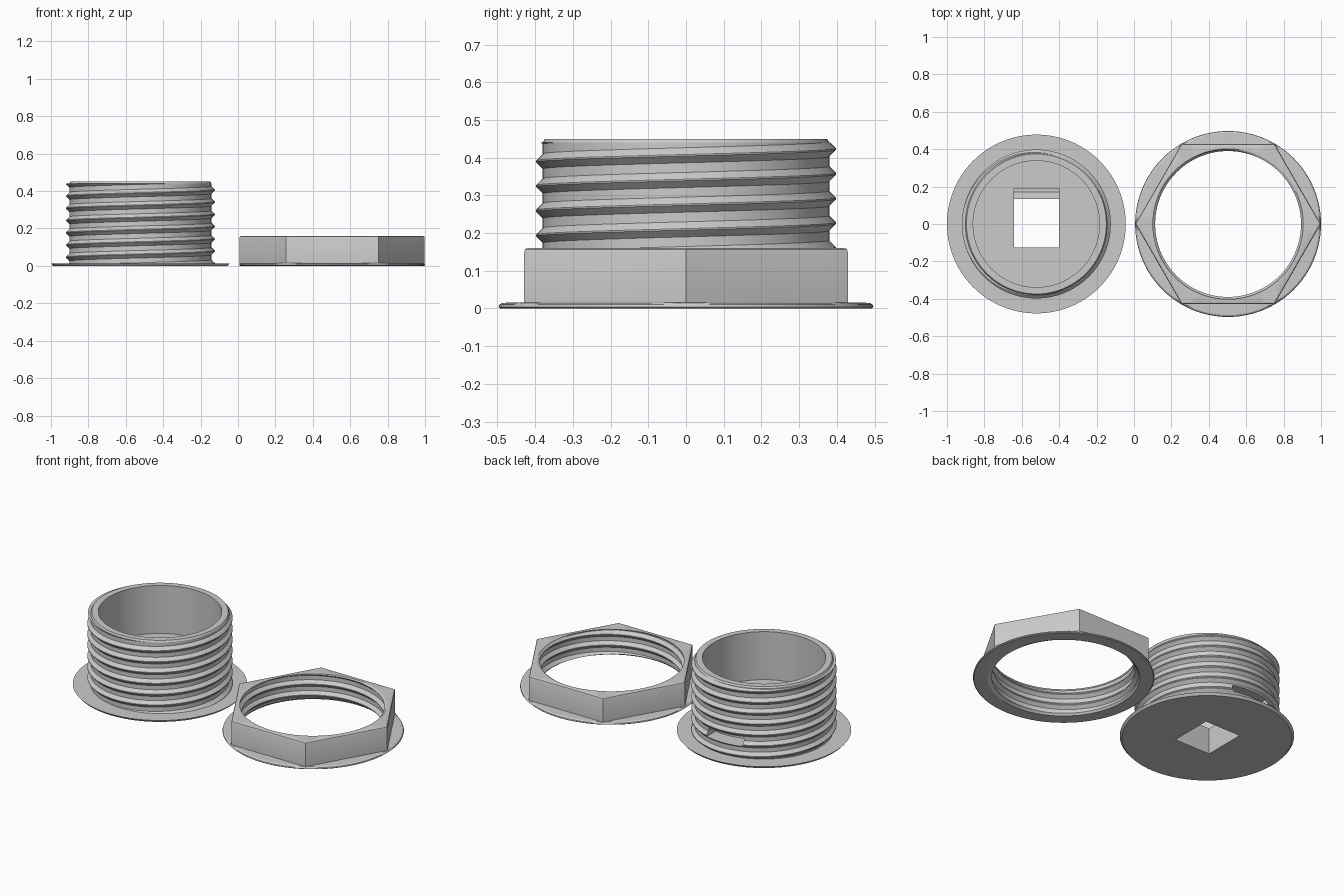
import bpy, bmesh, math

if "Cube" in bpy.data.objects:
    bpy.data.objects.remove(bpy.data.objects["Cube"])

N = 96            # columns around each part
PITCH = 0.0655
DEPTH = 0.018     # thread height
FLAT = 0.002      # half width of the thread crest

gray = bpy.data.materials.new("plain gray")
gray.diffuse_color = (0.6, 0.6, 0.6, 1)
gray.use_nodes = True
gray.node_tree.nodes["Principled BSDF"].inputs["Base Color"].default_value = gray.diffuse_color


def thread(ang, root, sign, z0, z1):
    """One column of a helical thread, from z0 up to z1, as (radius, z)."""
    base = 0.39 + (ang + math.pi / 2) / (2 * math.pi) * PITCH

    def radius(z):
        d = abs((z - base + PITCH / 2) % PITCH - PITCH / 2)
        return root + sign * DEPTH * max(0, min(1, 1 - (d - FLAT) / DEPTH))

    pts = []
    for k in range(-9, 4):
        for dz in (-FLAT - DEPTH, -FLAT, FLAT, FLAT + DEPTH):
            z = min(z1, max(z0, base + k * PITCH + dz))
            pts.append((radius(z), z))
    return pts


def turned(name, centre_x, column):
    """Sweep an angle-dependent closed profile around the z axis."""
    bm = bmesh.new()
    cols = []
    for i in range(N + 1):
        a = 2 * math.pi * i / N
        cols.append([bm.verts.new((r * math.cos(a), r * math.sin(a), z))
                     for r, z in column(a)])
    for a, b in zip(cols, cols[1:]):
        for j in range(len(a)):
            k = (j + 1) % len(a)
            bm.faces.new((a[j], b[j], b[k], a[k]))
    bmesh.ops.remove_doubles(bm, verts=bm.verts, dist=1e-5)
    bmesh.ops.recalc_face_normals(bm, faces=bm.faces)
    return add(name, bm, centre_x)


def add(name, bm, x):
    mesh = bpy.data.meshes.new(name)
    bm.to_mesh(mesh)
    bm.free()
    mesh.materials.append(gray)
    ob = bpy.data.objects.new(name, mesh)
    ob.location.x = x
    bpy.context.collection.objects.link(ob)
    return ob


def select(ob):
    bpy.ops.object.select_all(action='DESELECT')
    ob.select_set(True)
    bpy.context.view_layer.objects.active = ob


# Threaded cup with a flange and a thick floor
def bolt_column(a):
    return ([(0, 0), (0.466, 0), (0.478, 0.014), (0.38, 0.014)]
            + thread(a, 0.38, 1, 0.014, 0.44)
            + [(0.38, 0.44), (0.374, 0.45), (0.338, 0.45), (0.338, 0.16), (0, 0.16)])


# Hexagonal nut with a round washer foot and an inner thread
def nut_column(a):
    flat = (a % (math.pi / 3)) - math.pi / 6
    h = 0.429 / math.cos(flat)
    outer = [(0.418, 0), (0.492, 0), (0.497, 0.004), (0.495, 0.010),
             (max(0.487, h), 0.015), (h, 0.016), (h, 0.150),
             (h - 0.003, 0.157), (h - 0.010, 0.160), (0.402, 0.160)]
    return outer + thread(a, 0.408, -1, 0.012, 0.154)[::-1]


bolt = turned("threaded_cup", -0.522, bolt_column)
nut = turned("hex_nut", 0.503, nut_column)

# Square floor opening that branches into a slot through the back wall
profile = [(-0.125, -0.1), (0.135, -0.1), (0.135, 0.13), (0.17, 0.085), (0.5, 0.085),
           (0.5, 0.13), (0.19, 0.13), (0.19, 0.3), (-0.125, 0.3)]
bm = bmesh.new()
face = bm.faces.new([bm.verts.new((-0.12, y, z)) for y, z in profile])
ext = bmesh.ops.extrude_face_region(bm, geom=[face])
bmesh.ops.translate(bm, vec=(0.24, 0, 0),
                    verts=[v for v in ext["geom"] if isinstance(v, bmesh.types.BMVert)])
bmesh.ops.recalc_face_normals(bm, faces=bm.faces)
cutter = add("slot_cutter", bm, -0.522)
cutter.hide_render = True

select(bolt)
mod = bolt.modifiers.new("slot", 'BOOLEAN')
mod.operation = 'DIFFERENCE'
mod.solver = 'EXACT'
mod.object = cutter
bpy.ops.object.modifier_apply(modifier=mod.name)
bpy.data.objects.remove(cutter)

for ob in (bolt, nut):
    select(ob)
    bpy.ops.object.shade_smooth_by_angle(angle=math.radians(25))
